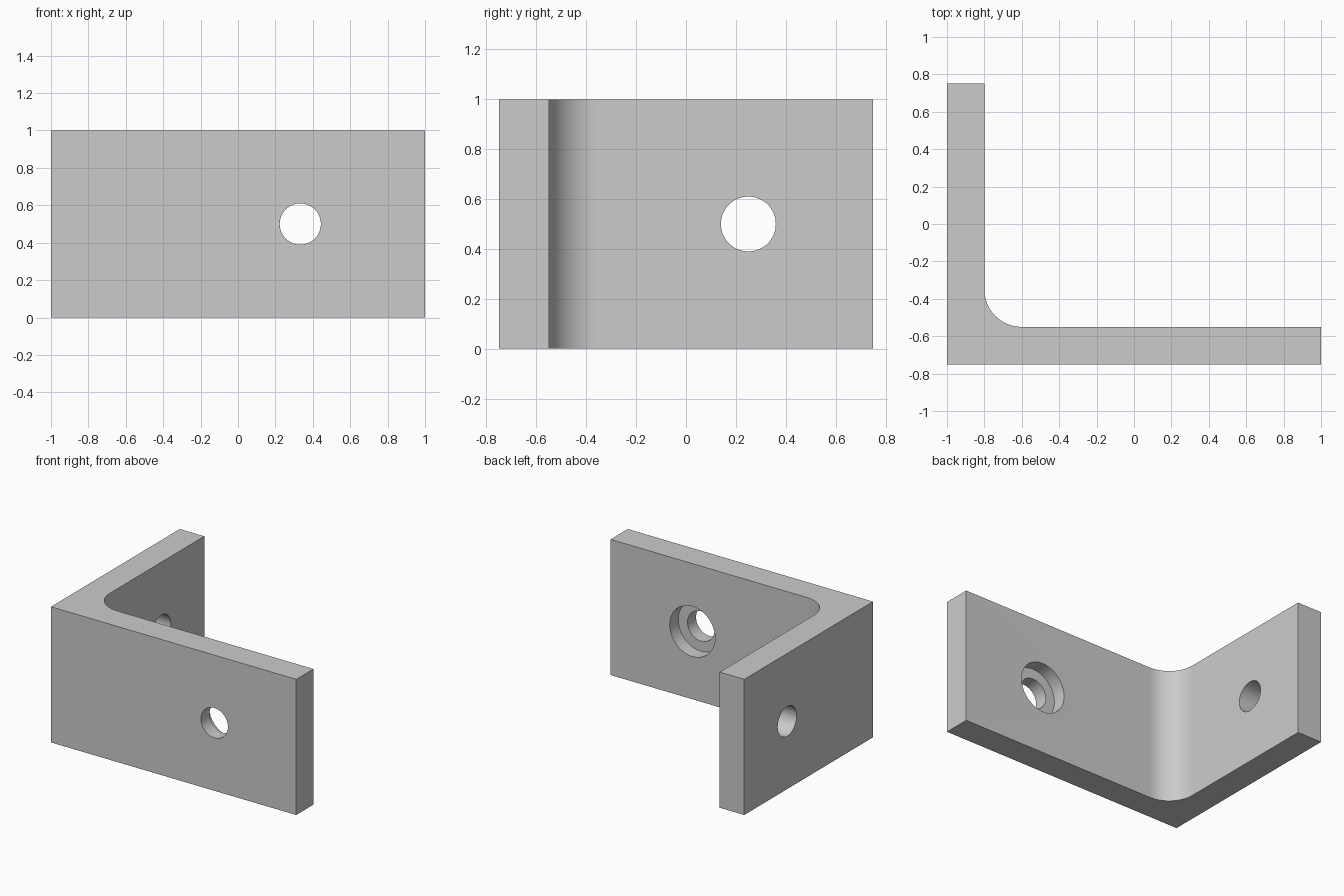
import bpy, bmesh
from math import pi, cos, sin, radians
from mathutils import Matrix, Vector

cube = bpy.data.objects.get("Cube")
if cube:
    bpy.data.objects.remove(cube, do_unlink=True)

steel = bpy.data.materials.new("plain grey")
steel.use_nodes = True
grey = (0.6, 0.6, 0.6, 1)
steel.diffuse_color = grey
steel.node_tree.nodes["Principled BSDF"].inputs["Base Color"].default_value = grey


def add_object(name, bm):
    bmesh.ops.recalc_face_normals(bm, faces=bm.faces)
    mesh = bpy.data.meshes.new(name)
    bm.to_mesh(mesh)
    bm.free()
    mesh.materials.append(steel)
    obj = bpy.data.objects.new(name, mesh)
    bpy.context.collection.objects.link(obj)
    return obj


def drill(target, name, centre, axis, radius, depth):
    """Cut a round hole centred on a point along an axis."""
    bm = bmesh.new()
    turn = Vector((0, 0, 1)).rotation_difference(Vector(axis)).to_matrix().to_4x4()
    bmesh.ops.create_cone(bm, cap_ends=True, segments=64, radius1=radius,
                          radius2=radius, depth=depth,
                          matrix=Matrix.Translation(centre) @ turn)
    cutter = add_object(name, bm)
    cutter.hide_render = True
    mod = target.modifiers.new(name, "BOOLEAN")
    mod.operation = "DIFFERENCE"
    mod.solver = "EXACT"
    mod.object = cutter
    bpy.context.view_layer.objects.active = target
    bpy.ops.object.modifier_apply(modifier=name)
    bpy.data.objects.remove(cutter, do_unlink=True)


# L-shaped profile with a rounded inner corner, extruded upward
fillet, steps = 0.2, 20
outline = [(-1, 0.75), (-1, -0.75), (1, -0.75), (1, -0.55)]
for i in range(steps + 1):
    a = -pi / 2 - i * pi / 2 / steps
    outline.append((-0.6 + fillet * cos(a), -0.35 + fillet * sin(a)))
outline.append((-0.8, 0.75))

bm = bmesh.new()
base = bm.faces.new([bm.verts.new((x, y, 0)) for x, y in outline])
top = bmesh.ops.extrude_face_region(bm, geom=[base])["geom"]
bmesh.ops.translate(bm, vec=(0, 0, 1),
                    verts=[v for v in top if isinstance(v, bmesh.types.BMVert)])
bracket = add_object("angle_bracket", bm)

# Long leg: through hole with a counterbore on the inner face
drill(bracket, "long_leg_hole", (0.333, -0.65, 0.5), (0, 1, 0), 0.11, 0.5)
drill(bracket, "counterbore", (0.333, -0.55, 0.5), (0, 1, 0), 0.185, 0.2)
# Short leg: plain through hole
drill(bracket, "short_leg_hole", (-0.9, 0.25, 0.5), (1, 0, 0), 0.11, 0.5)

bpy.ops.object.select_all(action="DESELECT")
bracket.select_set(True)
bpy.context.view_layer.objects.active = bracket
bpy.ops.object.shade_smooth_by_angle(angle=radians(30))
